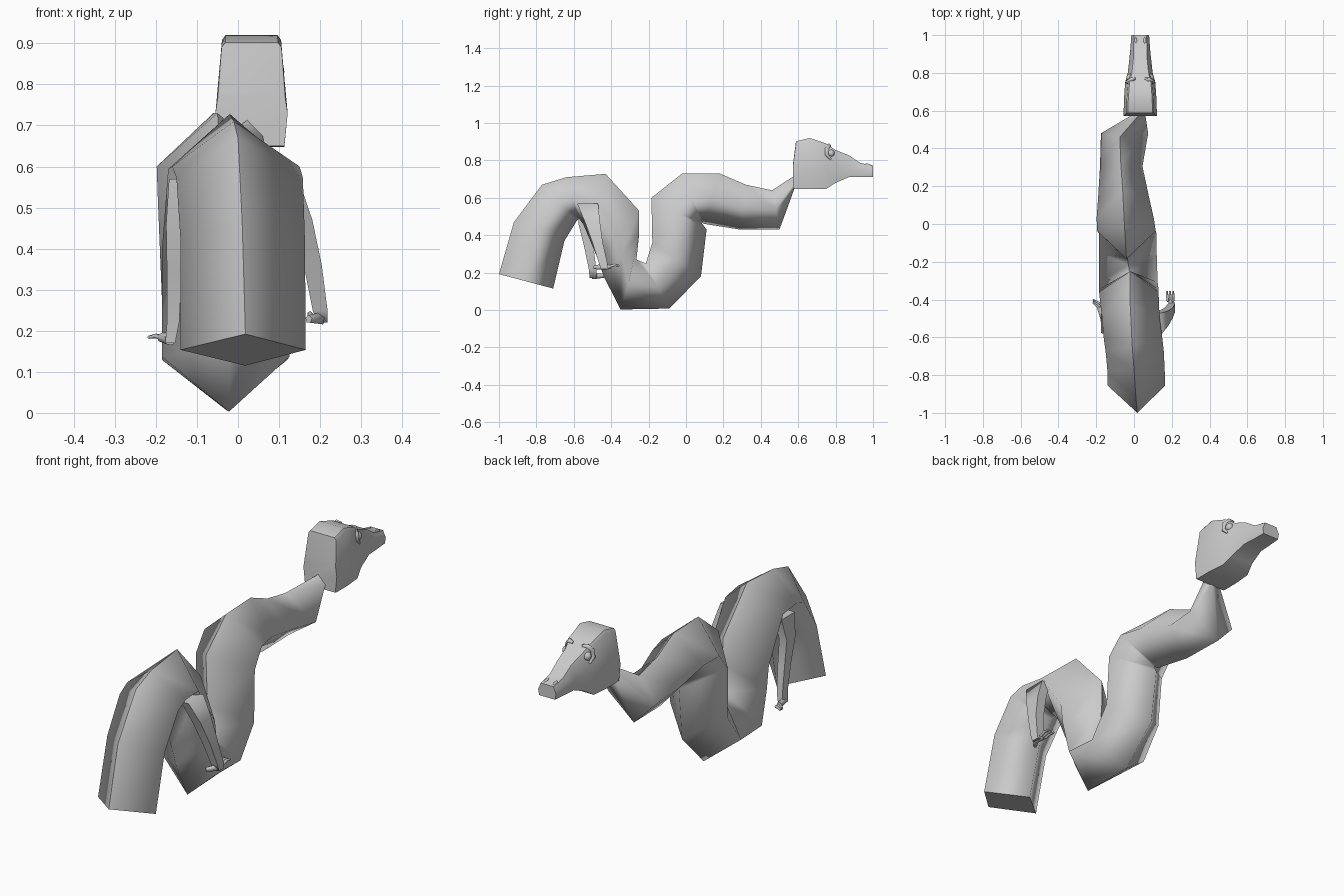
import bpy, bmesh, math
from mathutils import Vector


def loft(name, rings, angle=50, ridges=None):
    """Skin a list of equal-sized point rings and cap both ends."""
    bm = bmesh.new()
    rows = [[bm.verts.new(p) for p in r] for r in rings]
    n = len(rows[0])
    for a, b in zip(rows, rows[1:]):
        for i in range(n):
            j = (i + 1) % n
            bm.faces.new((a[i], a[j], b[j], b[i]))
    caps = [bm.faces.new(rows[0][::-1]), bm.faces.new(rows[-1])]
    bmesh.ops.recalc_face_normals(bm, faces=bm.faces)
    if ridges is not None:      # smooth everywhere except chosen lines and the caps
        for f in bm.faces:
            f.smooth = True
        for e in [e for c in caps for e in c.edges]:
            e.smooth = False
        for a, b in zip(rows, rows[1:]):
            for i in ridges:
                bm.edges.get((a[i], b[i])).smooth = False
    me = bpy.data.meshes.new(name)
    bm.to_mesh(me)
    bm.free()
    ob = bpy.data.objects.new(name, me)
    bpy.context.collection.objects.link(ob)
    bpy.ops.object.select_all(action='DESELECT')
    ob.select_set(True)
    bpy.context.view_layer.objects.active = ob
    if ridges is None:
        bpy.ops.object.shade_smooth_by_angle(angle=math.radians(angle))
    return ob


def limb(name, path, n=5):
    """Tapered tube through (x, y, z, radius) points."""
    pts = [Vector(p[:3]) for p in path]
    rings = []
    for i, p in enumerate(pts):
        d = (pts[min(i + 1, len(pts) - 1)] - pts[max(i - 1, 0)]).normalized()
        u = d.cross(Vector((0.9, 0.1, 0.42))).normalized()
        v = d.cross(u)
        rings.append([p + path[i][3] * (u * math.cos(t) + v * math.sin(t))
                      for t in (2 * math.pi * k / n for k in range(n))])
    return loft(name, rings, 80)


# Serpent body: diamond sections (back y,z / belly y,z / left, ridge, right x)
sections = [
    (-1.0, .192, -.71, .115, -.14, .018, .165),
    (-.92, .47, -.65, .37, -.14, .01, .163),
    (-.77, .67, -.585, .475, -.15, .0, .158),
    (-.64, .71, -.572, .49, -.16, -.01, .15),
    (-.43, .728, -.55, .46, -.17, -.02, .135),
    (-.25, .53, -.47, .27, -.185, -.02, .13),
    (-.25, .41, -.44, .18, -.185, -.02, .13),
    (-.265, .27, -.35, .003, -.185, -.022, .125),
    (-.215, .25, -.09, .008, -.185, -.03, .12),
    (-.18, .36, .08, .18, -.185, -.035, .12),
    (-.185, .60, .11, .43, -.195, -.04, .115),
    (-.02, .73, .08, .47, -.198, -.05, .105),
    (.18, .73, .10, .46, -.19, -.06, .08),
    (.32, .67, .29, .43, -.18, -.07, .045),
    (.46, .64, .50, .43, -.175, -.075, .075),
    (.575, .715, .58, .65, -.01, .025, .06),
]
rings = []
for ty, tz, by, bz, xl, xm, xr in sections:
    my, mz = (ty + by) / 2, (tz + bz) / 2
    rings.append([(xm, ty, tz), (xr, my, mz), (xm, by, bz), (xl, my, mz)])
loft("serpent_body", rings, ridges=[0])

# Head: y, bottom z, widest z, top z, half widths bottom / middle / top
CX = .033
head = [
    (.572, .65, .73, .78, .080, .088, .082),
    (.588, .648, .73, .902, .080, .088, .073),
    (.66, .648, .74, .92, .080, .086, .072),
    (.75, .648, .75, .89, .072, .080, .064),
    (.80, .68, .77, .855, .058, .066, .050),
    (.87, .71, .76, .828, .050, .058, .042),
    (.93, .71, .75, .787, .046, .052, .040),
    (1.0, .712, .74, .772, .042, .047, .038),
]
loft("head", [[(CX - b, y, z0), (CX - m, y, z1), (CX - t, y, z2 - .012),
               (CX - t * .88, y, z2), (CX + t * .88, y, z2), (CX + t, y, z2 - .012),
               (CX + m, y, z1), (CX + b, y, z0)]
              for y, z0, z1, z2, b, m, t in head], 35)

# Eyes, brows and nostrils on both sides of the head
for side, s in (("left", -1), ("right", 1)):
    bpy.ops.mesh.primitive_uv_sphere_add(segments=10, ring_count=6, radius=.02,
                                         location=(CX + s * .054, .775, .838))
    bpy.context.object.name = side + "_eye"
    bpy.ops.object.shade_smooth()
    limb(side + "_brow", [(CX + s * .025, .77, .878, .006), (CX + s * .045, .765, .880, .012),
                          (CX + s * .064, .752, .86, .012), (CX + s * .070, .752, .83, .010),
                          (CX + s * .066, .775, .805, .005)])
    limb(side + "_nostril", [(CX + s * .022, .945, .776, .003),
                             (CX + s * .024, .97, .776, .009), (CX + s * .024, .99, .77, .004)])

# Arms: broad flat shoulders tapering to thin wrists (x, z, rear y, front y, half thickness)
arms = {
    "right": [(.125, .57, -.582, -.47, .022), (.157, .47, -.54, -.46, .024),
              (.182, .36, -.50, -.445, .022), (.20, .25, -.465, -.42, .018),
              (.205, .22, -.455, -.415, .013)],
    "left": [(-.148, .57, -.58, -.48, .02), (-.155, .46, -.575, -.51, .02),
             (-.155, .34, -.545, -.495, .018), (-.158, .22, -.52, -.48, .015),
             (-.165, .17, -.515, -.475, .012)],
}
for side, rows in arms.items():
    loft(side + "_arm", [[(x - t, y0, z), (x + t, y0, z), (x + t, y1, z), (x - t, y1, z)]
                         for x, z, y0, y1, t in rows], 80)

# Hands: palm and fingers
limb("right_palm", [(.172, -.49, .228, .010), (.20, -.45, .23, .016), (.192, -.405, .232, .014)])
limb("left_palm", [(-.165, -.50, .178, .015), (-.185, -.44, .184, .013)])
for i in range(3):
    limb("right_finger", [(.18 + i * .013, -.41, .232, .007),
                          (.175 + i * .016, -.38, .241, .007),
                          (.175 + i * .016, -.355, .236, .005)])
    limb("left_finger", [(-.18, -.45 + i * .014, .182, .007),
                         (-.20, -.43 + i * .01, .187, .006),
                         (-.218, -.415 + i * .008, .184, .004)])
